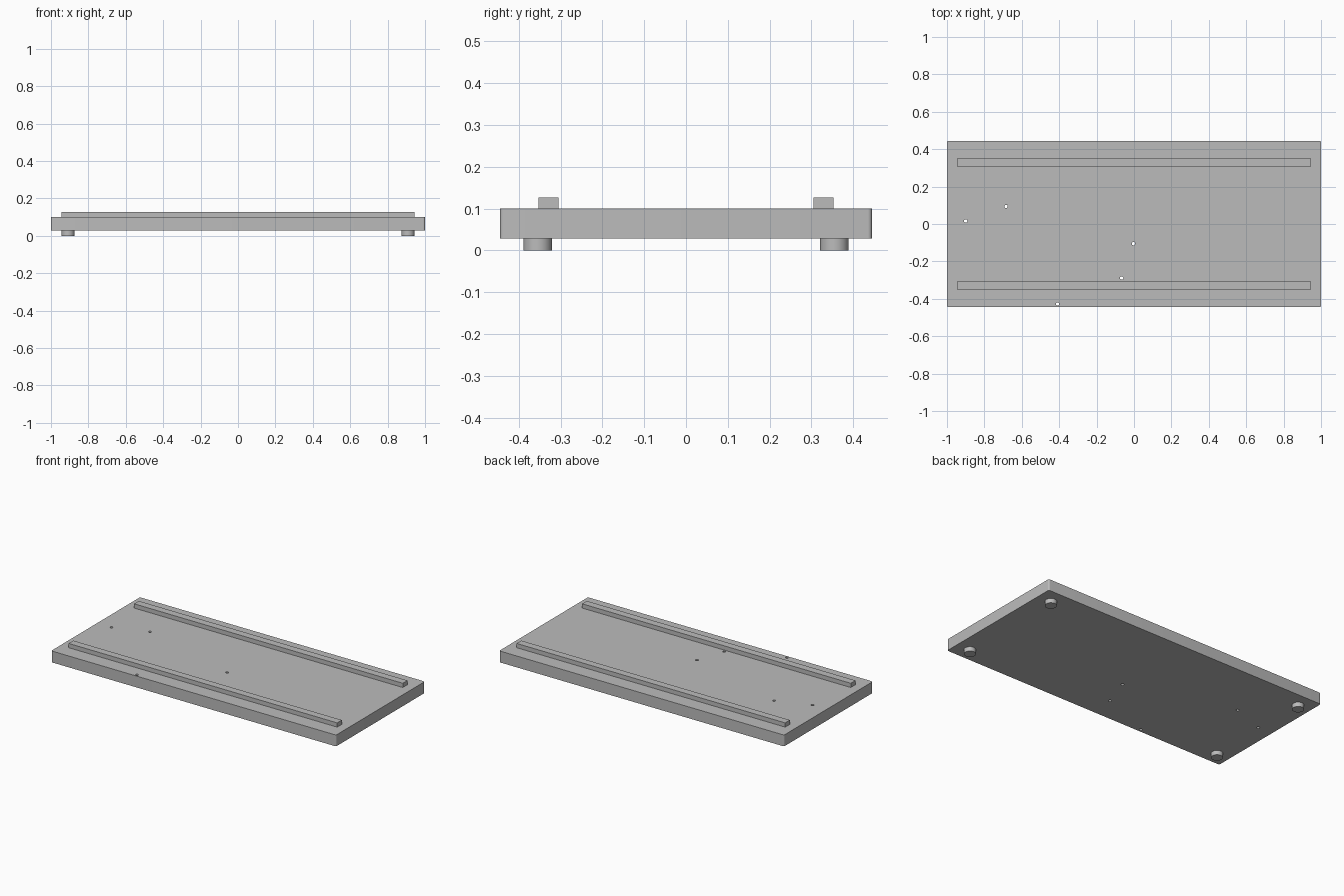
import bpy
import math

if "Cube" in bpy.data.objects:
    bpy.data.objects.remove(bpy.data.objects["Cube"])

grey = bpy.data.materials.new("plain_grey")
grey.diffuse_color = (0.5, 0.5, 0.5, 1)
grey.use_nodes = True
grey.node_tree.nodes["Principled BSDF"].inputs["Base Color"].default_value = grey.diffuse_color


def finish(obj, name, smooth=False):
    obj.name = name
    obj.data.materials.clear()
    obj.data.materials.append(grey)
    if smooth:
        bpy.ops.object.shade_smooth_by_angle(angle=math.radians(35))
    return obj


def box(name, x, y, z0, z1, cy=0):
    """Box with half sizes x, y between heights z0 and z1."""
    bpy.ops.mesh.primitive_cube_add(size=2, location=(0, cy, (z0 + z1) / 2))
    obj = bpy.context.object
    obj.scale = (x, y, (z1 - z0) / 2)
    bpy.ops.object.transform_apply(location=False, rotation=False, scale=True)
    return finish(obj, name)


def cylinder(name, x, y, z0, z1, radius, sides):
    bpy.ops.mesh.primitive_cylinder_add(vertices=sides, radius=radius, depth=z1 - z0,
                                        location=(x, y, (z0 + z1) / 2))
    return finish(bpy.context.object, name, True)


# Base plate with slightly rounded upright corners
plate = box("base_plate", 1, 0.445, 0.028, 0.1)
bevel = plate.data.attributes.new("bevel_weight_edge", 'FLOAT', 'EDGE')
for edge in plate.data.edges:
    a, b = (plate.data.vertices[i].co for i in edge.vertices)
    bevel.data[edge.index].value = 1.0 if abs(a.z - b.z) > 0.01 else 0.0
mod = plate.modifiers.new("rounded_corners", 'BEVEL')
mod.limit_method = 'WEIGHT'
mod.width = 0.01
mod.segments = 6
bpy.context.view_layer.objects.active = plate
bpy.ops.object.modifier_apply(modifier=mod.name)

# Small holes drilled right through the plate
holes = [(-0.90, 0.016), (-0.684, 0.094), (-0.003, -0.105), (-0.066, -0.289), (-0.409, -0.428)]
for x, y in holes:
    cutter = cylinder("hole_cutter", x, y, 0, 0.15, 0.009, 24)
    cutter.hide_render = True
    mod = plate.modifiers.new("hole", 'BOOLEAN')
    mod.operation = 'DIFFERENCE'
    mod.solver = 'EXACT'
    mod.object = cutter
    bpy.context.view_layer.objects.active = plate
    bpy.ops.object.modifier_apply(modifier=mod.name)
    bpy.data.objects.remove(cutter)

bpy.ops.object.select_all(action='DESELECT')
plate.select_set(True)
bpy.context.view_layer.objects.active = plate
bpy.ops.object.shade_smooth_by_angle(angle=math.radians(35))

# Two long rails on top, four round feet below
for side, label in ((-1, "front"), (1, "back")):
    box(label + "_rail", 0.943, 0.0235, 0.1, 0.127, side * 0.329)
    for end, hand in ((-1, "left"), (1, "right")):
        cylinder(f"{label}_{hand}_foot", end * 0.909, side * 0.355, 0, 0.028, 0.034, 48)
